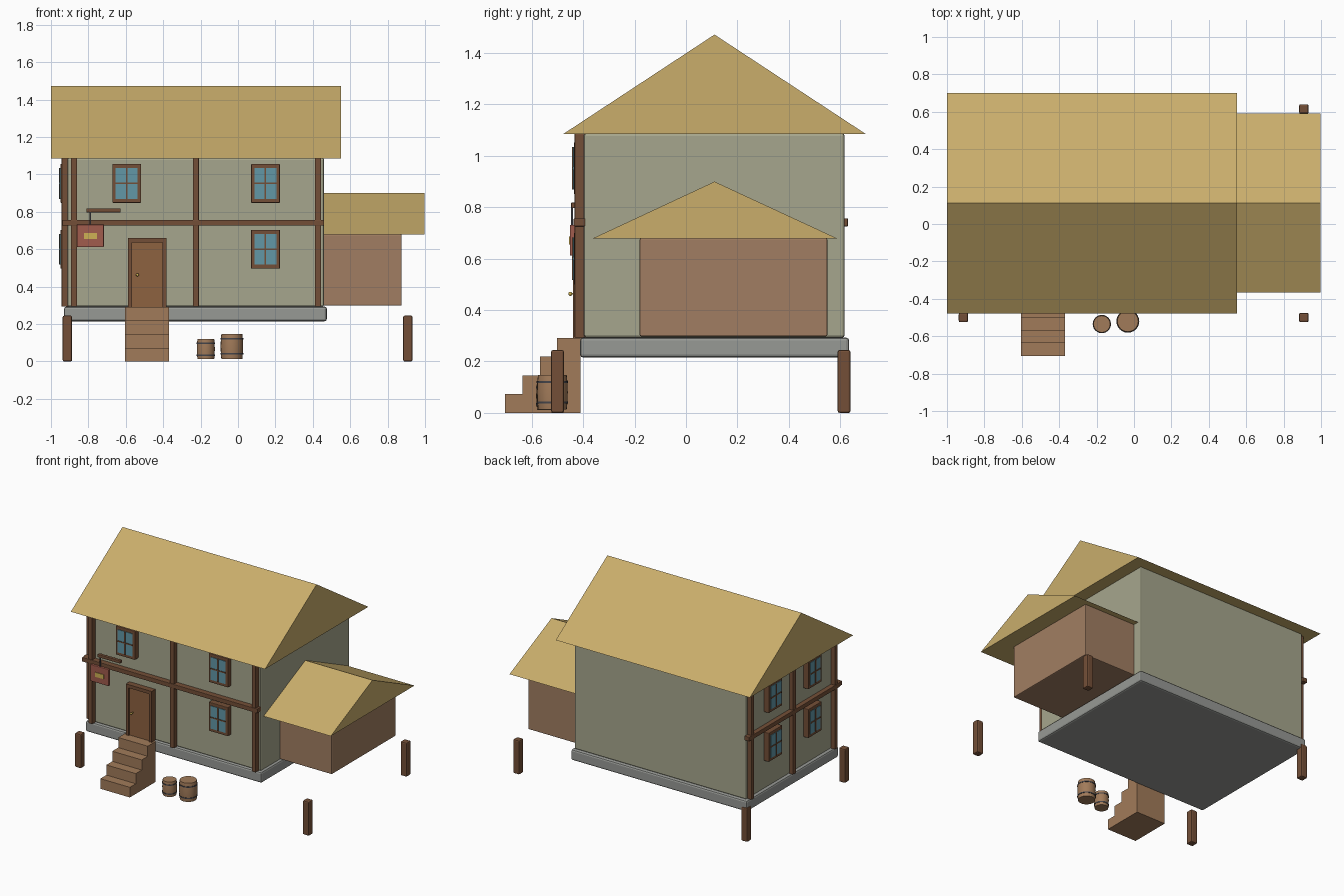
import bpy, bmesh, math

if "Cube" in bpy.data.objects:
    bpy.data.objects.remove(bpy.data.objects["Cube"])


def mat(name, r, g, b):
    m = bpy.data.materials.new(name)
    m.diffuse_color = tuple((c / 255) ** 2.2 for c in (r, g, b)) + (1,)
    m.use_nodes = True
    m.node_tree.nodes["Principled BSDF"].inputs["Base Color"].default_value = m.diffuse_color
    return m


THATCH = mat("thatch", 200, 172, 107)
PLASTER = mat("plaster", 165, 165, 140)
STONE = mat("stone", 150, 152, 148)
CLAY = mat("clay", 160, 125, 98)
BEAM = mat("dark_wood", 115, 80, 58)
DOOR = mat("door_wood", 140, 98, 66)
PLANK = mat("plank_wood", 160, 122, 90)
GLASS = mat("glass", 98, 150, 165)
IRON = mat("iron", 70, 70, 75)
SIGN = mat("sign_red", 160, 92, 78)
GOLD = mat("gold", 205, 175, 85)


def finish(name, bm, material):
    bmesh.ops.recalc_face_normals(bm, faces=bm.faces)
    me = bpy.data.meshes.new(name)
    bm.to_mesh(me)
    bm.free()
    me.materials.append(material)
    ob = bpy.data.objects.new(name, me)
    bpy.context.collection.objects.link(ob)
    return ob


def box(name, x, y, z, material, bevel=0.0):
    """Box from (min, max) ranges, with optionally bevelled edges."""
    bm = bmesh.new()
    bmesh.ops.create_cube(bm, size=1)
    for v in bm.verts:
        v.co = [r[0] if c < 0 else r[1] for c, r in zip(v.co, (x, y, z))]
    ob = finish(name, bm, material)
    if bevel:
        mod = ob.modifiers.new("bevel", "BEVEL")
        mod.width, mod.segments = bevel, 2
    return ob


def prism(name, profile, x0, x1, material):
    """Extrude a (y, z) profile along x."""
    bm = bmesh.new()
    face = bm.faces.new([bm.verts.new((x0, y, z)) for y, z in profile])
    ext = bmesh.ops.extrude_face_region(bm, geom=[face])
    for v in ext["geom"]:
        if isinstance(v, bmesh.types.BMVert):
            v.co.x = x1
    return finish(name, bm, material)


def lathe(name, profile, cx, cy, material, sides=24, closed=False):
    """Spin an (r, z) profile about a vertical axis."""
    bm = bmesh.new()
    rings = [[bm.verts.new((cx + r * math.cos(2 * math.pi * i / sides),
                            cy + r * math.sin(2 * math.pi * i / sides), z))
              for i in range(sides)] for r, z in profile]
    pairs = list(zip(rings, rings[1:])) + ([(rings[-1], rings[0])] if closed else [])
    for a, b in pairs:
        for i in range(sides):
            j = (i + 1) % sides
            bm.faces.new((a[i], a[j], b[j], b[i]))
    if not closed:
        bm.faces.new(rings[0])
        bm.faces.new(rings[-1])
    ob = finish(name, bm, material)
    bpy.context.view_layer.objects.active = ob
    ob.select_set(True)
    bpy.ops.object.shade_smooth_by_angle(angle=math.radians(35))
    ob.select_set(False)
    return ob


FRONT_Y, LEFT_X = -0.397, -0.912


def on_wall(name, wall, u, z, depth, material, bevel=0.0):
    """Box on the front wall (u = x) or left wall (u = y), standing out by depth."""
    if wall == "front":
        return box(name, u, (FRONT_Y - depth, FRONT_Y + 0.005), z, material, bevel)
    return box(name, (LEFT_X - depth, LEFT_X + 0.005), u, z, material, bevel)


def span(c, half):
    return (c - half, c + half)


# Main house, foundation and thatched roof
box("foundation", (-0.93, 0.475), (-0.412, 0.635), (0.215, 0.293), STONE, 0.012)
box("main_walls", (LEFT_X, 0.46), (FRONT_Y, 0.617), (0.293, 1.088), PLASTER, 0.01)
prism("main_roof", [(-0.478, 1.085), (0.70, 1.085), (0.111, 1.472)], -1.0, 0.55, THATCH)

# Side annex
box("annex_walls", (0.44, 0.875), (-0.18, 0.55), (0.298, 0.68), CLAY, 0.006)
prism("annex_roof", [(-0.365, 0.678), (0.59, 0.678), (0.111, 0.90)], 0.40, 0.996, THATCH)

# Timber framing on front and left walls
for x in (-0.877, -0.225, 0.428):
    on_wall("front_post", "front", span(x, 0.016), (0.293, 1.087), 0.036, BEAM, 0.003)
for y in (0.583, 0.108, -0.367):
    on_wall("side_post", "left", span(y, 0.016), (0.293, 1.087), 0.031, BEAM, 0.003)
on_wall("front_rail", "front", (-0.94, 0.46), (0.726, 0.757), 0.04, BEAM, 0.003)
on_wall("side_rail", "left", (-0.41, 0.63), (0.726, 0.757), 0.033, BEAM, 0.003)


# Windows
def window(wall, u, z):
    on_wall("window_frame", wall, span(u, 0.077), span(z, 0.104), 0.038, BEAM, 0.004)
    on_wall("window_glass", wall, span(u, 0.059), span(z, 0.082), 0.042, GLASS)
    on_wall("window_mullion", wall, span(u, 0.004), span(z, 0.082), 0.046, BEAM)
    on_wall("window_crossbar", wall, span(u, 0.059), span(z, 0.004), 0.046, BEAM)


for wall, u, z in (("front", -0.595, 0.952), ("front", 0.147, 0.952), ("front", 0.147, 0.60),
                   ("left", 0.335, 0.952), ("left", -0.115, 0.952),
                   ("left", 0.335, 0.60), ("left", -0.115, 0.60)):
    window(wall, u, z)

# Door with frame and knob
on_wall("door_panel", "front", (-0.567, -0.403), (0.29, 0.637), 0.03, DOOR)
on_wall("door_jamb_left", "front", (-0.588, -0.566), (0.29, 0.66), 0.042, BEAM)
on_wall("door_jamb_right", "front", (-0.404, -0.382), (0.29, 0.66), 0.042, BEAM)
on_wall("door_lintel", "front", (-0.588, -0.382), (0.636, 0.66), 0.042, BEAM)
bm = bmesh.new()
bmesh.ops.create_uvsphere(bm, u_segments=12, v_segments=8, radius=0.008)
bmesh.ops.translate(bm, verts=bm.verts, vec=(-0.538, -0.45, 0.463))
finish("door_knob", bm, GOLD)
on_wall("knob_stem", "front", span(-0.538, 0.003), span(0.463, 0.003), 0.052, GOLD)

# Entrance steps
for i in range(4):
    box("step", (-0.605, -0.37), (-0.705 + 0.068 * i, -0.637 + 0.068 * i if i < 3 else -0.41),
        (0, 0.073 * (i + 1)), PLANK)

# Hanging sign
box("sign_bar", (-0.81, -0.628), (-0.447, -0.425), (0.797, 0.818), BEAM, 0.003)
box("sign_rod", span(-0.79, 0.004), span(-0.443, 0.004), (0.725, 0.80), IRON)
box("sign_board", (-0.862, -0.717), (-0.452, -0.43), (0.612, 0.732), SIGN, 0.004)
box("sign_plate", (-0.823, -0.755), (-0.456, -0.45), (0.655, 0.687), GOLD)


# Barrels with iron hoops
def barrel(cx, cy, r, z0, z1):
    h = z1 - z0
    lathe("barrel", [(r * 0.93, z0), (r * 0.98, z0 + 0.2 * h), (r, z0 + 0.5 * h),
                     (r * 0.98, z0 + 0.8 * h), (r * 0.93, z1)], cx, cy, PLANK)
    for f in (0.2, 0.8):
        z = z0 + f * h
        lathe("barrel_hoop", [(r * 0.95, z - 0.004), (r * 1.02, z - 0.004),
                              (r * 1.02, z + 0.004), (r * 0.95, z + 0.004)],
              cx, cy, IRON, closed=True)


barrel(-0.033, -0.52, 0.06, 0.013, 0.148)
barrel(-0.172, -0.535, 0.048, 0.012, 0.12)

# Corner fence posts
for x in (-0.912, 0.908):
    for y in (-0.50, 0.615):
        box("corner_post", span(x, 0.025), span(y, 0.025), (0, 0.245), BEAM, 0.008)
